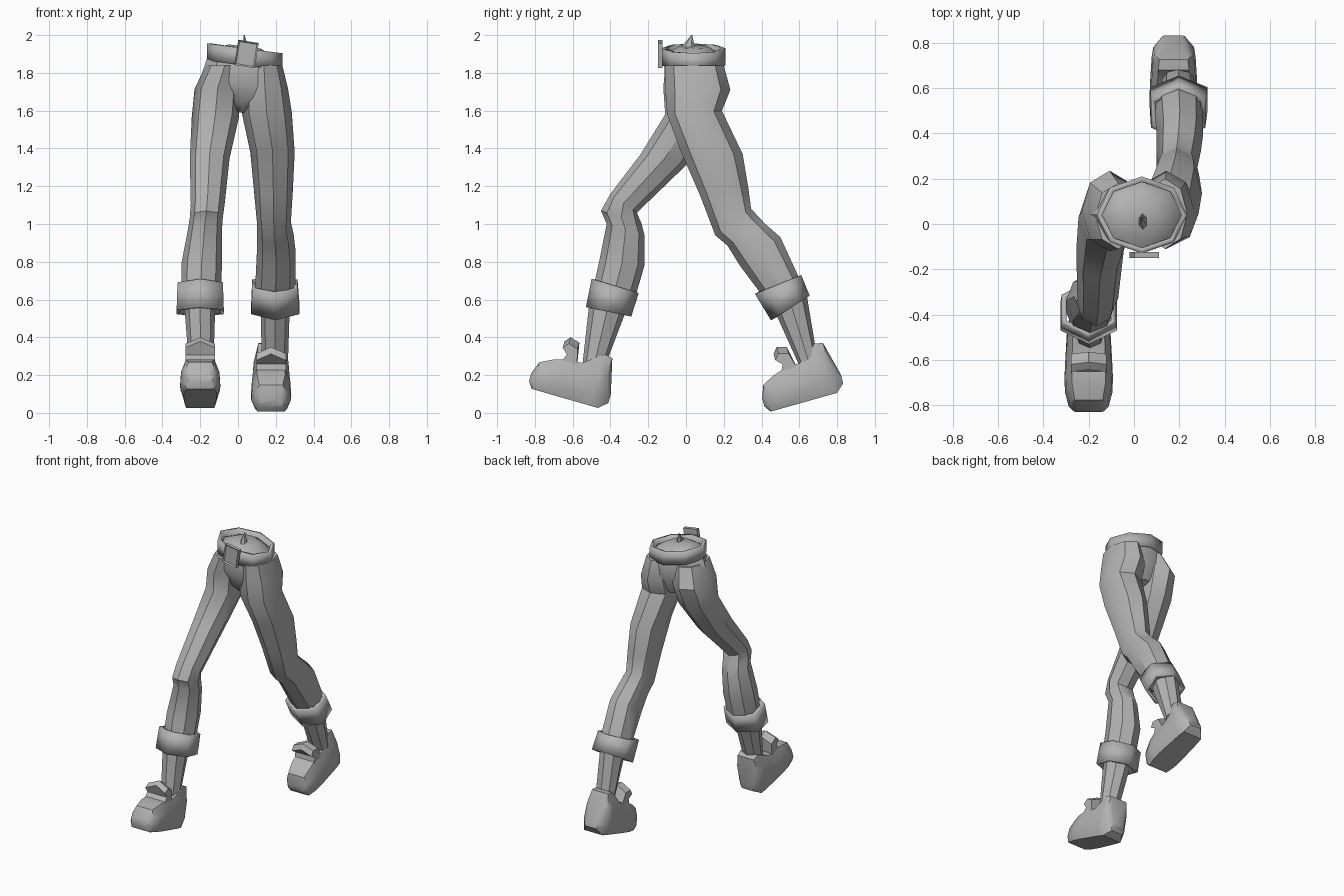
import bpy, bmesh, math
from mathutils import Matrix, Vector

cube = bpy.data.objects.get("Cube")
if cube:
    bpy.data.objects.remove(cube, do_unlink=True)

grey = bpy.data.materials.new("plain_grey")
grey.use_nodes = True
GREY = (0.45, 0.45, 0.45, 1)
grey.diffuse_color = GREY
grey.node_tree.nodes["Principled BSDF"].inputs["Base Color"].default_value = GREY


def finish(name, bm, angle=38):
    """Turn a bmesh into a shaded, coloured object."""
    bmesh.ops.recalc_face_normals(bm, faces=bm.faces)
    mesh = bpy.data.meshes.new(name)
    bm.to_mesh(mesh)
    bm.free()
    mesh.materials.append(grey)
    obj = bpy.data.objects.new(name, mesh)
    bpy.context.collection.objects.link(obj)
    bpy.ops.object.select_all(action="DESELECT")
    obj.select_set(True)
    bpy.context.view_layer.objects.active = obj
    bpy.ops.object.shade_smooth_by_angle(angle=math.radians(angle))
    return obj


def skin(loops, caps=True):
    """Bridge a list of equal point loops with quads."""
    bm = bmesh.new()
    rows = [[bm.verts.new(p) for p in loop] for loop in loops]
    n = len(rows[0])
    for a, b in zip(rows, rows[1:]):
        for i in range(n):
            j = (i + 1) % n
            bm.faces.new((a[i], a[j], b[j], b[i]))
    if caps:
        bm.faces.new(rows[0])
        bm.faces.new(rows[-1])
    return bm


def ring(x0, x1, yf, zf, yb, zb, sides=8, shear=0):
    """Slanted oval from its x limits and its front and back points."""
    cx, rx = (x0 + x1) / 2, (x1 - x0) / 2
    if sides == 6:
        rx /= math.cos(math.pi / 6)
    pts = []
    for i in range(sides):
        a = 2 * math.pi * i / sides
        s, t = rx * math.sin(a), (1 - math.cos(a)) / 2
        pts.append((cx + s, yf + (yb - yf) * t, zf + (zb - zf) * t + shear * s))
    return pts


def tube(name, rings, sides=8, shear=0, wall=0):
    obj = finish(name, skin([ring(*r, sides, shear) for r in rings], not wall))
    if wall:
        mod = obj.modifiers.new("wall", "SOLIDIFY")
        mod.thickness = wall
        mod.offset = -1
    return obj


# Hips with a shallow domed top
TILT = -0.13
tube("hips", [
    (0.00, 0.03, -0.01, 1.59, 0.06, 1.59),
    (-0.07, 0.11, -0.07, 1.64, 0.15, 1.62),
    (-0.20, 0.26, -0.11, 1.74, 0.20, 1.74),
    (-0.165, 0.23, -0.115, 1.85, 0.195, 1.85),
    (-0.13, 0.20, -0.105, 1.90, 0.18, 1.90),
    (-0.05, 0.12, -0.04, 1.94, 0.12, 1.94)], shear=TILT)

# Belt, buckle and the small fold at the waist
tube("belt", [(-0.165, 0.235, -0.13, 1.84, 0.21, 1.84),
              (-0.165, 0.235, -0.13, 1.93, 0.21, 1.93)], shear=TILT, wall=0.025)

bm = bmesh.new()
bmesh.ops.create_cube(bm, size=1, matrix=Matrix.Diagonal((0.11, 0.025, 0.135, 1)))
bm.normal_update()
front = [f for f in bm.faces if f.normal.y < -0.9]
bmesh.ops.inset_region(bm, faces=front, thickness=0.012)
bmesh.ops.translate(bm, verts=front[0].verts, vec=(0, 0.008, 0))
buckle = finish("belt_buckle", bm)
buckle.location = (0.045, -0.137, 1.9)
buckle.rotation_euler = (0, 0.16, 0)

tube("waist_fold", [(0.02, 0.06, -0.04, 1.92, 0.05, 1.92),
                    (0.03, 0.035, 0.028, 2.0, 0.033, 2.0)], sides=6)

# Trouser legs, from hip to inside the cuff
tube("right_trouser_leg", [
    (-0.17, 0.03, -0.11, 1.84, 0.18, 1.84),
    (-0.23, 0.015, -0.12, 1.72, 0.235, 1.71),
    (-0.245, 0.005, -0.11, 1.58, 0.17, 1.55),
    (-0.255, -0.045, -0.24, 1.37, 0.01, 1.32),
    (-0.25, -0.07, -0.40, 1.16, -0.26, 1.06),
    (-0.255, -0.08, -0.45, 1.07, -0.235, 1.0),
    (-0.265, -0.085, -0.42, 1.0, -0.22, 0.94),
    (-0.30, -0.085, -0.46, 0.80, -0.22, 0.78),
    (-0.30, -0.09, -0.50, 0.62, -0.275, 0.59)])
tube("left_trouser_leg", [
    (0.04, 0.235, -0.11, 1.84, 0.20, 1.84),
    (0.02, 0.265, -0.11, 1.72, 0.235, 1.71),
    (0.02, 0.285, -0.10, 1.58, 0.19, 1.60),
    (0.065, 0.30, -0.03, 1.39, 0.30, 1.37),
    (0.085, 0.29, 0.075, 1.15, 0.33, 1.19),
    (0.10, 0.28, 0.155, 0.94, 0.345, 1.08),
    (0.10, 0.295, 0.22, 0.885, 0.42, 1.0),
    (0.10, 0.305, 0.285, 0.78, 0.50, 0.93),
    (0.09, 0.305, 0.42, 0.60, 0.61, 0.69)])

# Turned-up cuffs
tube("right_cuff", [(-0.325, -0.075, -0.53, 0.56, -0.29, 0.51),
                    (-0.32, -0.08, -0.50, 0.71, -0.25, 0.635)], sides=6, wall=0.025)
tube("left_cuff", [(0.07, 0.325, 0.45, 0.49, 0.655, 0.62),
                   (0.075, 0.315, 0.365, 0.63, 0.61, 0.73)], sides=6, wall=0.025)

# Ankles
tube("right_ankle", [(-0.285, -0.12, -0.51, 0.60, -0.31, 0.56),
                     (-0.26, -0.13, -0.55, 0.24, -0.42, 0.27)])
tube("left_ankle", [(0.12, 0.275, 0.46, 0.56, 0.64, 0.62),
                    (0.125, 0.265, 0.60, 0.25, 0.69, 0.32)])


def shoe(side, heel, pitch):
    """Shoe built flat with its heel at the origin, then pitched and placed."""
    place = Matrix.Translation(Vector(heel)) @ Matrix.Rotation(pitch, 4, "X")
    # Distance forward, underside, top, half width
    stations = [(-0.045, 0.04, 0.09, 0.05), (0, 0, 0.275, 0.09),
                (0.045, 0, 0.283, 0.097), (0.147, 0, 0.206, 0.103),
                (0.235, 0, 0.20, 0.107), (0.30, 0, 0.18, 0.105),
                (0.365, 0, 0.147, 0.088), (0.39, 0.035, 0.08, 0.065)]
    half = [(0.82, 0), (1, 0.25), (0.95, 0.65), (0.7, 1)]
    section = half + [(-u, v) for u, v in reversed(half)]
    bm = skin([[(u * w, -f, b + v * (t - b)) for u, v in section]
               for f, b, t, w in stations])
    bm.transform(place)
    finish(side + "_shoe", bm)

    # Upright tongue with a peaked middle
    profile = [(0.165, 0.17), (0.19, 0.285), (0.242, 0.30), (0.268, 0.27),
               (0.236, 0.225), (0.262, 0.17)]
    bm = skin([[(x, -f, z + (lift if z > 0.25 else 0)) for f, z in profile]
               for x, lift in ((-0.078, -0.015), (0, 0.02), (0.078, -0.015))])
    bm.transform(place)
    finish(side + "_shoe_tongue", bm)


shoe("right", (-0.20, -0.466, 0.026), -0.28)
shoe("left", (0.175, 0.80, 0.106), 0.275)
